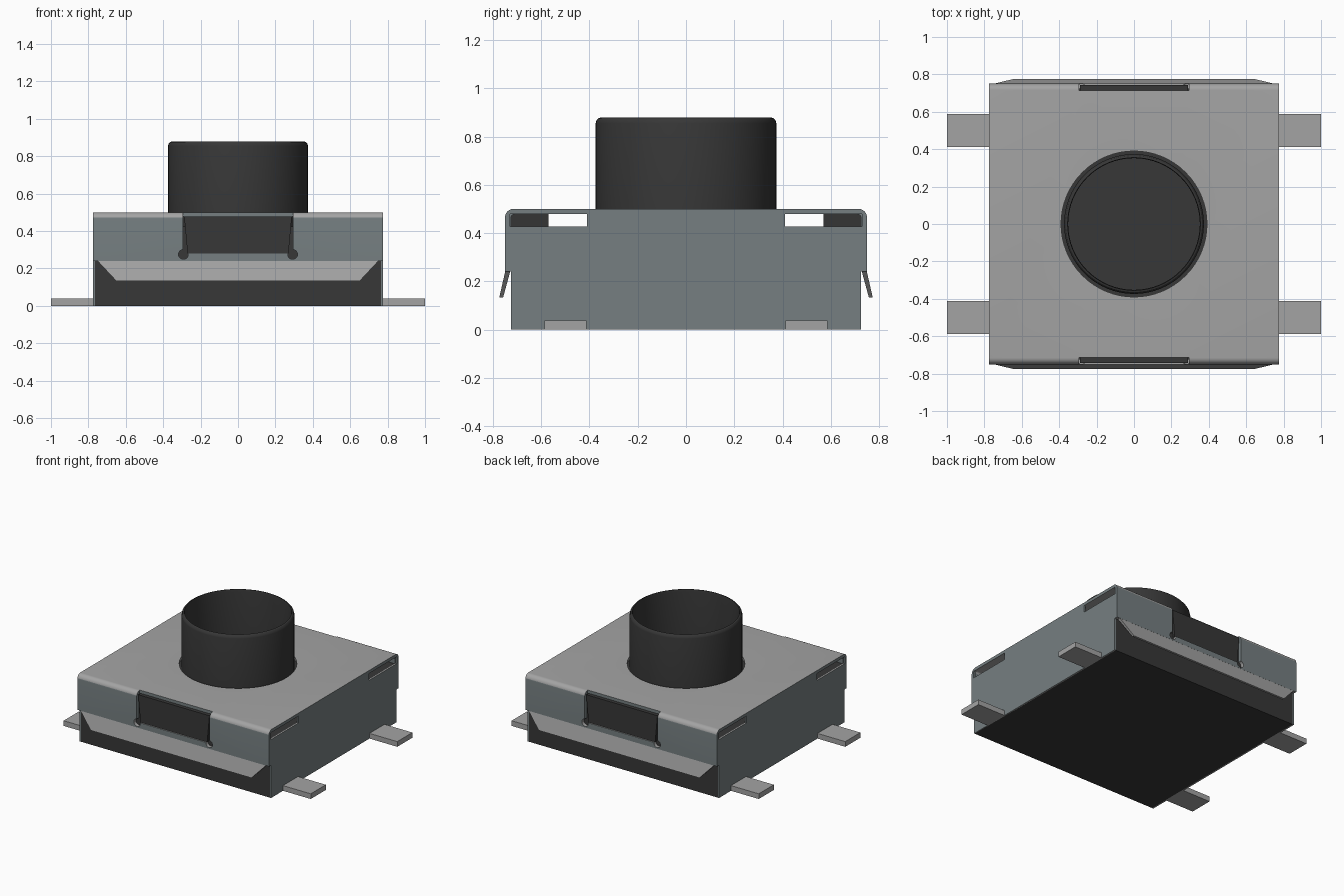
import bpy, bmesh, math
from mathutils import Vector

cube = bpy.data.objects.get("Cube")
if cube:
    bpy.data.objects.remove(cube, do_unlink=True)


def material(name, rgb):
    m = bpy.data.materials.new(name)
    m.use_nodes = True
    m.diffuse_color = (*rgb, 1)
    bsdf = next(n for n in m.node_tree.nodes if n.type == 'BSDF_PRINCIPLED')
    bsdf.inputs["Base Color"].default_value = (*rgb, 1)
    return m


METAL = material("light metal", (0.37, 0.37, 0.37))
STEEL = material("blue grey steel", (0.18, 0.212, 0.22))
BLACK = material("black plastic", (0.038, 0.038, 0.038))


def finish(name, bm, mats):
    bmesh.ops.recalc_face_normals(bm, faces=bm.faces)
    me = bpy.data.meshes.new(name)
    bm.to_mesh(me)
    bm.free()
    ob = bpy.data.objects.new(name, me)
    bpy.context.collection.objects.link(ob)
    for m in mats:
        me.materials.append(m)
    return ob


def loft(name, loop_a, loop_b, *mats):
    """Solid between two matching outlines."""
    bm = bmesh.new()
    a = [bm.verts.new(p) for p in loop_a]
    b = [bm.verts.new(p) for p in loop_b]
    bm.faces.new(a)
    bm.faces.new(b[::-1])
    for i in range(len(a)):
        j = (i + 1) % len(a)
        bm.faces.new((a[i], b[i], b[j], a[j]))
    return finish(name, bm, mats)


def extrude_x(name, pts, x0, x1, *mats):
    return loft(name, [(x0, y, z) for y, z in pts], [(x1, y, z) for y, z in pts], *mats)


def extrude_y(name, pts, y0, y1, *mats):
    return loft(name, [(x, y0, z) for x, z in pts], [(x, y1, z) for x, z in pts], *mats)


def rect(a0, a1, b0, b1):
    return [(a0, b0), (a1, b0), (a1, b1), (a0, b1)]


def disc(cx, cz, r, n):
    return [(cx + r * math.cos(t * math.tau / n), cz + r * math.sin(t * math.tau / n)) for t in range(n)]


def arch(half, top, r, bottom):
    """Open outline up one side, over rounded corners, down the other."""
    right = [(half, bottom)]
    for i in range(9):
        t = i * math.pi / 16
        right.append((half - r + r * math.cos(t), top - r + r * math.sin(t)))
    return right + [(-y, z) for y, z in reversed(right)]


def cut(ob, cutter):
    cutter.hide_render = True
    mod = ob.modifiers.new("cut", 'BOOLEAN')
    mod.operation, mod.solver, mod.object = 'DIFFERENCE', 'EXACT', cutter
    bpy.context.view_layer.objects.active = ob
    bpy.ops.object.modifier_apply(modifier=mod.name)
    bpy.data.objects.remove(cutter, do_unlink=True)


def smooth(ob):
    bpy.ops.object.select_all(action='DESELECT')
    ob.select_set(True)
    bpy.context.view_layer.objects.active = ob
    bpy.ops.object.shade_smooth_by_angle(angle=math.radians(30))


def paint_walls(ob):
    """Flat upright faces are blue grey, all others light metal."""
    for f in ob.data.polygons:
        f.material_index = int(max(abs(f.normal.x), abs(f.normal.y)) > 0.995)


WALL, TOP, RADIUS, LIP = 0.75, 0.5, 0.035, 0.24

# Bent sheet cover, open at the sides, with button hole and clip windows
outer = arch(WALL, TOP, RADIUS, LIP)
inner = arch(WALL - 0.025, TOP - 0.022, 0.015, LIP)
cover = extrude_x("cover", outer + inner[::-1], -0.765, 0.765, METAL, STEEL)
hole = disc(0, 0, 0.39, 64)
cut(cover, loft("hole_cutter", [(x, y, 0.4) for x, y in hole], [(x, y, 0.6) for x, y in hole]))
for s in (-1, 1):
    cut(cover, extrude_y("window_cutter", rect(-0.295, 0.295, 0.28, 0.7), s * 0.715, s * 0.9))
    for x in (-0.292, 0.292):
        cut(cover, extrude_y("relief_cutter", disc(x, 0.275, 0.026, 20), s * 0.7, s * 0.9))
paint_walls(cover)
smooth(cover)

# Side plates with slots below the top edge
for s, side in ((-1, "right"), (1, "left")):
    outline = [(0.725, 0)] + [(0.725, LIP)] + outer + [(-0.725, LIP), (-0.725, 0)]
    plate = extrude_x(side + "_side_plate", outline, s * 0.765, s * 0.775, METAL, STEEL)
    for e in (-1, 1):
        cut(plate, extrude_x("slot_cutter", rect(e * 0.41, e * 0.73, 0.428, 0.478), s * 0.7, s * 0.9))
    paint_walls(plate)
    smooth(plate)

# Plastic base
extrude_x("base", rect(-0.7245, 0.7245, 0, 0.425), -0.77, 0.77, BLACK)

for s, end in ((-1, "front"), (1, "back")):
    # Retaining clip filling the cover window
    clip = [(-0.27, 0.28), (0.27, 0.28), (0.288, 0.478), (-0.288, 0.478)]
    extrude_y(end + "_clip", clip, s * 0.57, s * 0.742, BLACK)

    # Flared lip under the cover wall
    def lip(y_top, y_low):
        return [(-0.76, s * y_top, 0.25), (0.76, s * y_top, 0.25),
                (0.65, s * y_low, 0.132), (-0.65, s * y_low, 0.132)]
    loft(end + "_lip", lip(0.747, 0.774), lip(0.726, 0.758), METAL)

    # Solder legs
    for t, side in ((-1, "right"), (1, "left")):
        extrude_x(f"{end}_{side}_leg", rect(s * 0.413, s * 0.587, 0, 0.038), t * 0.772, t, METAL)

# Hollow round button with a rounded rim
profile = [(0, 0.425), (0.374, 0.425), (0.374, 0.855), (0.371, 0.867), (0.364, 0.875),
           (0.355, 0.878), (0.352, 0.86), (0.352, 0.45), (0, 0.45)]
bm = bmesh.new()
vs = [bm.verts.new((r, 0, z)) for r, z in profile]
es = [bm.edges.new(pair) for pair in zip(vs, vs[1:])]
bmesh.ops.spin(bm, geom=vs + es, cent=(0, 0, 0), axis=Vector((0, 0, 1)),
               angle=math.tau, steps=64, use_duplicate=False)
bmesh.ops.remove_doubles(bm, verts=bm.verts, dist=0.0005)
smooth(finish("button", bm, [BLACK]))
